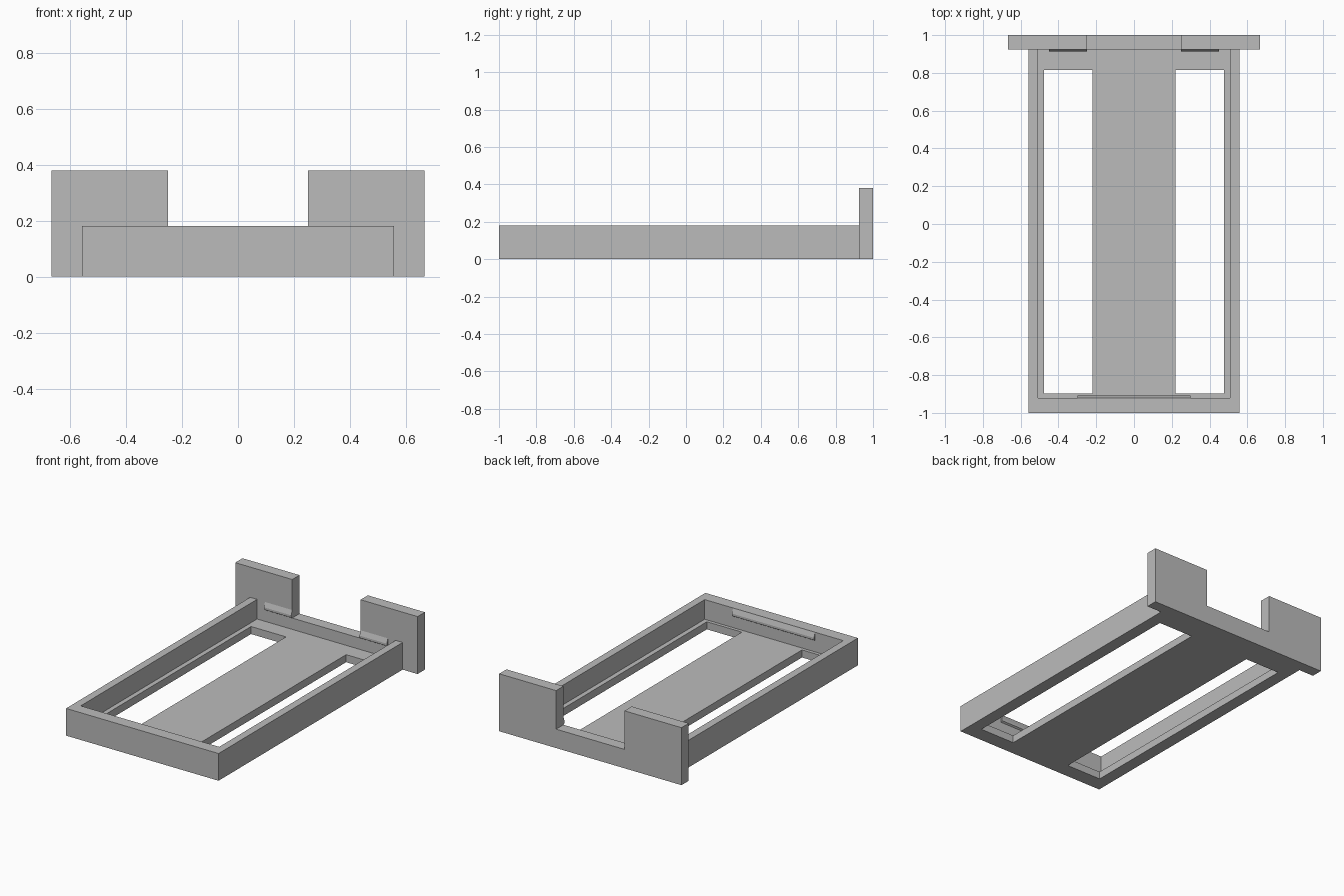
import bpy
import bmesh
from mathutils import Vector

cube = bpy.data.objects.get("Cube")
if cube:
    bpy.data.objects.remove(cube, do_unlink=True)

grey = bpy.data.materials.new("plain grey")
grey.use_nodes = True
colour = (0.5, 0.5, 0.5, 1.0)
grey.diffuse_color = colour
grey.node_tree.nodes["Principled BSDF"].inputs["Base Color"].default_value = colour


def finish(name, bm):
    bmesh.ops.recalc_face_normals(bm, faces=bm.faces)
    mesh = bpy.data.meshes.new(name)
    bm.to_mesh(mesh)
    bm.free()
    mesh.materials.append(grey)
    obj = bpy.data.objects.new(name, mesh)
    bpy.context.collection.objects.link(obj)
    return obj


def prism(name, points, offset):
    """Extrude a flat outline along an offset vector."""
    bm = bmesh.new()
    face = bm.faces.new([bm.verts.new(p) for p in points])
    result = bmesh.ops.extrude_face_region(bm, geom=[face], use_keep_orig=True)
    verts = [v for v in result["geom"] if isinstance(v, bmesh.types.BMVert)]
    bmesh.ops.translate(bm, verts=verts, vec=Vector(offset))
    return finish(name, bm)


OUT_X, IN_X = 0.558, 0.507      # rail outer and inner half widths
FRONT_IN, BACK_IN = -0.92, 0.924  # inner faces of the end walls
RAIL_H, FLOOR_H = 0.18, 0.05

# U-shaped wall: front and both sides
rail = [(-OUT_X, BACK_IN), (-OUT_X, -1), (OUT_X, -1), (OUT_X, BACK_IN),
        (IN_X, BACK_IN), (IN_X, FRONT_IN), (-IN_X, FRONT_IN), (-IN_X, BACK_IN)]
prism("side_and_front_wall", [(x, y, 0) for x, y in rail], (0, 0, RAIL_H))

# Back board with two tall ends and a low middle
half = [(0.25, 0.125), (0.25, 0.38), (0.667, 0.38), (0.667, 0)]
outline = half + [(-x, z) for x, z in reversed(half)]
prism("back_board", [(x, BACK_IN, z) for x, z in outline], (0, 1 - BACK_IN, 0))

# Floor with two long slots: a grid of panels with the slot cells left open
xs = [-IN_X, -0.476, -0.22, 0.22, 0.476, IN_X]
ys = [FRONT_IN, -0.898, 0.816, BACK_IN]
bm = bmesh.new()
grid = [[bm.verts.new((x, y, 0)) for y in ys] for x in xs]
for i in range(len(xs) - 1):
    for j in range(len(ys) - 1):
        if j == 1 and i in (1, 3):
            continue
        bm.faces.new((grid[i][j], grid[i + 1][j], grid[i + 1][j + 1], grid[i][j + 1]))
result = bmesh.ops.extrude_face_region(bm, geom=bm.faces[:], use_keep_orig=True)
top = [v for v in result["geom"] if isinstance(v, bmesh.types.BMVert)]
bmesh.ops.translate(bm, verts=top, vec=(0, 0, FLOOR_H))
finish("slotted_floor", bm)

# Sloped catches on the inner faces of the end walls
CATCH = [(0, 0.178), (0.011, 0.147), (0.011, 0.132), (0, 0.125)]


def catch(name, x0, x1, wall_y, direction):
    prism(name, [(x0, wall_y + direction * d, z) for d, z in CATCH], (x1 - x0, 0, 0))


catch("front_catch", -0.3, 0.3, FRONT_IN, 1)
catch("back_right_catch", -0.45, -0.25, BACK_IN, -1)
catch("back_left_catch", 0.25, 0.45, BACK_IN, -1)
